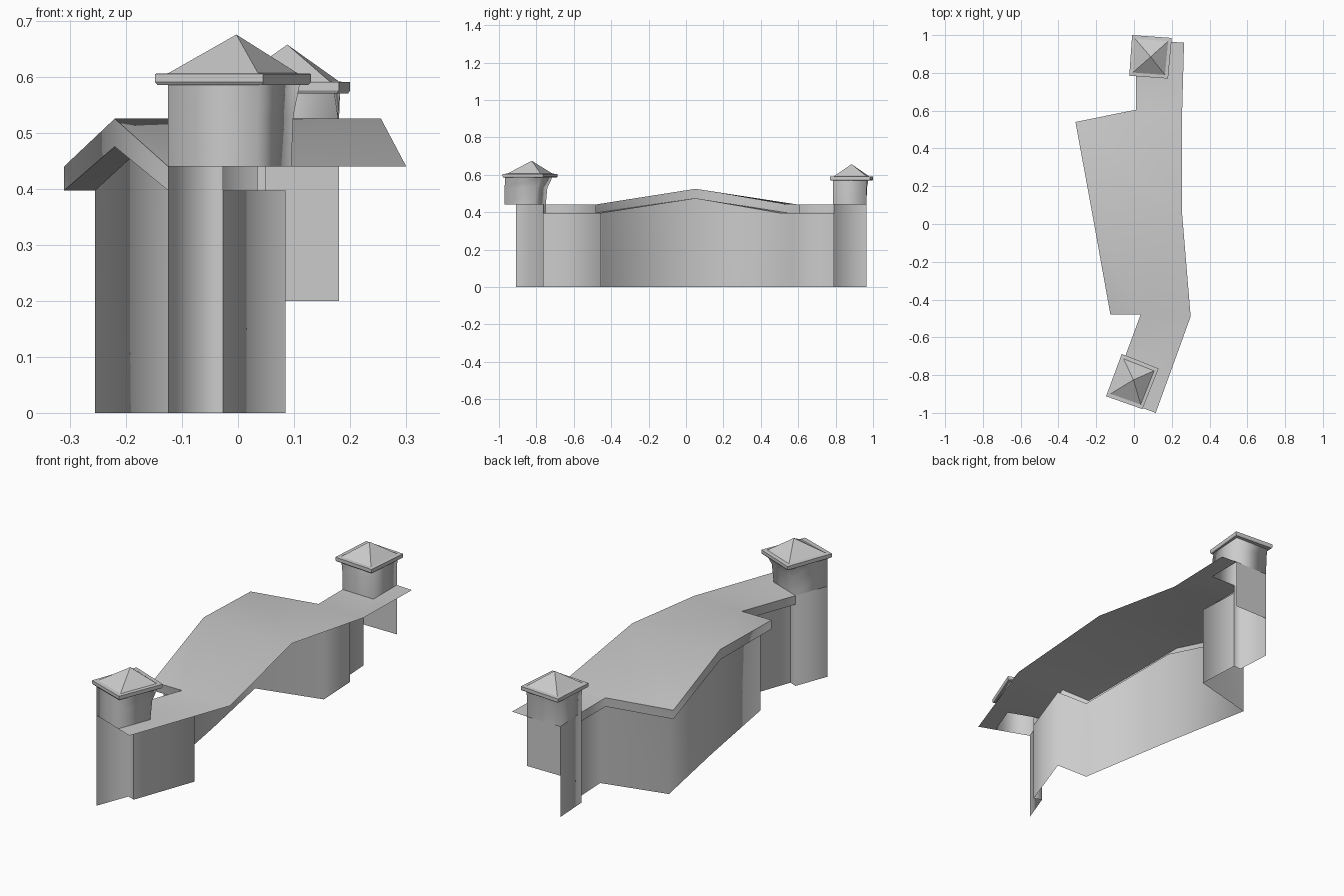
import bpy

if "Cube" in bpy.data.objects:
    bpy.data.objects.remove(bpy.data.objects["Cube"])

EAVE, RIDGE = 0.44, 0.525


def make(name, verts, faces, smooth=True):
    me = bpy.data.meshes.new(name)
    me.from_pydata(verts, [], faces)
    me.update()
    me.shade_smooth() if smooth else me.shade_flat()
    ob = bpy.data.objects.new(name, me)
    bpy.context.collection.objects.link(ob)
    return ob


def loft(name, rings, closed, smooth=True, cap_bottom=False, apex=None):
    """Skin a stack of equal-length point rings; optional base and apex."""
    n = len(rings[0])
    verts = [p for r in rings for p in r]
    faces = []
    for k in range(len(rings) - 1):
        for i in range(n if closed else n - 1):
            j = (i + 1) % n
            faces.append((k * n + i, k * n + j, (k + 1) * n + j, (k + 1) * n + i))
    if cap_bottom:
        faces.append(tuple(reversed(range(n))))
    if apex:
        top = (len(rings) - 1) * n
        verts.append(apex)
        faces += [(top + i, top + (i + 1) % n, len(verts) - 1) for i in range(n)]
    return make(name, verts, faces, smooth)


def at(pts, z):
    return [(x, y, z) for x, y in pts]


def inset(pts, f):
    cx = sum(p[0] for p in pts) / len(pts)
    cy = sum(p[1] for p in pts) / len(pts)
    return [(cx + (x - cx) * f, cy + (y - cy) * f) for x, y in pts]


# chimney footprints: left front, right front, right back, left back
front_base = [(-0.125, -0.91), (0.034, -0.97), (0.095, -0.81), (-0.065, -0.75)]
front_top = [(-0.125, -0.91), (0.036, -0.968), (0.11, -0.775), (-0.055, -0.715)]
front_cap = [(-0.148, -0.912), (0.045, -0.98), (0.13, -0.765), (-0.065, -0.688)]
back_base = [(0.01, 0.79), (0.18, 0.785), (0.18, 0.965), (0.0, 0.965)]
back_top = [(-0.003, 0.80), (0.172, 0.787), (0.182, 0.968), (0.0, 0.975)]
back_cap = [(-0.025, 0.785), (0.18, 0.77), (0.2, 0.985), (-0.01, 1.0)]

# left roof edge (eave), with the ridge end in the middle
edge = [(-0.065, -0.75, EAVE), (0.035, -0.48, EAVE), (-0.125, -0.48, EAVE),
        (-0.22, 0.05, RIDGE), (-0.31, 0.54, EAVE), (0.01, 0.605, EAVE),
        (0.01, 0.79, EAVE)]
# wall line under the eave
wall = [(-0.027, -0.765), (0.085, -0.455), (-0.085, -0.45), (-0.17, 0.05),
        (-0.255, 0.495), (0.06, 0.575), (0.05, 0.79)]

# roof sheet
right = [(0.115, -1.0, EAVE), (0.30, -0.49, EAVE), (0.255, 0.05, RIDGE),
         (0.255, 0.6, EAVE), (0.265, 0.96, EAVE)]
verts = edge + right + at(front_base[1:3], EAVE) + at(back_base[1:3], EAVE)
make("roof", verts, [
    (0, 13, 8, 1), (13, 12, 7, 8),           # front strip beside chimney
    (2, 1, 8, 9, 3), (3, 9, 10, 5, 4),       # two main slopes
    (5, 10, 14, 6), (10, 11, 15, 14)])       # back strip beside chimney

# fascia and soffit under the left edge
low = [(x, y, z - (0.05 if z > 0.5 else 0.043)) for x, y, z in edge]
wall_top = [(x, y, l[2]) for (x, y), l in zip(wall, low)]
loft("eave_fascia", [low, edge], False)
loft("eave_soffit", [wall_top, low], False)

# outer walls
loft("main_walls", [at(wall, 0), wall_top], False)

# chimney base walls, left side and short return to the main wall
front_run = [front_base[0], front_base[3], wall[0]]
back_run = [wall[-1], back_base[0], back_base[3]]
loft("front_chimney_wall", [at(front_run, 0), at(front_run, EAVE)], False)
loft("back_chimney_wall", [at(back_run, 0), at(back_run, EAVE)], False)

# half-height wall behind the back chimney
half = [back_base[3], back_base[2]]
loft("back_half_wall", [at(half, 0.2), at(half, EAVE)], False)

# chimney shafts and caps
for label, base, top, cap, z, tip in (
        ("front", front_base, front_top, front_cap, 0.585, (-0.003, -0.825, 0.675)),
        ("back", back_base, back_top, back_cap, 0.57, (0.088, 0.885, 0.657))):
    mid = [((3 * a + c) / 4, (3 * b + d) / 4) for (a, b), (c, d) in zip(base, top)]
    loft(label + "_chimney_shaft",
         [at(base, EAVE), at(mid, 0.53), at(top, z)], True)
    loft(label + "_chimney_cap",
         [at(inset(cap, 0.97), z), at(cap, z + 0.005), at(cap, z + 0.02),
          at(inset(cap, 0.83), z + 0.021)],
         True, smooth=False, cap_bottom=True, apex=tip)
